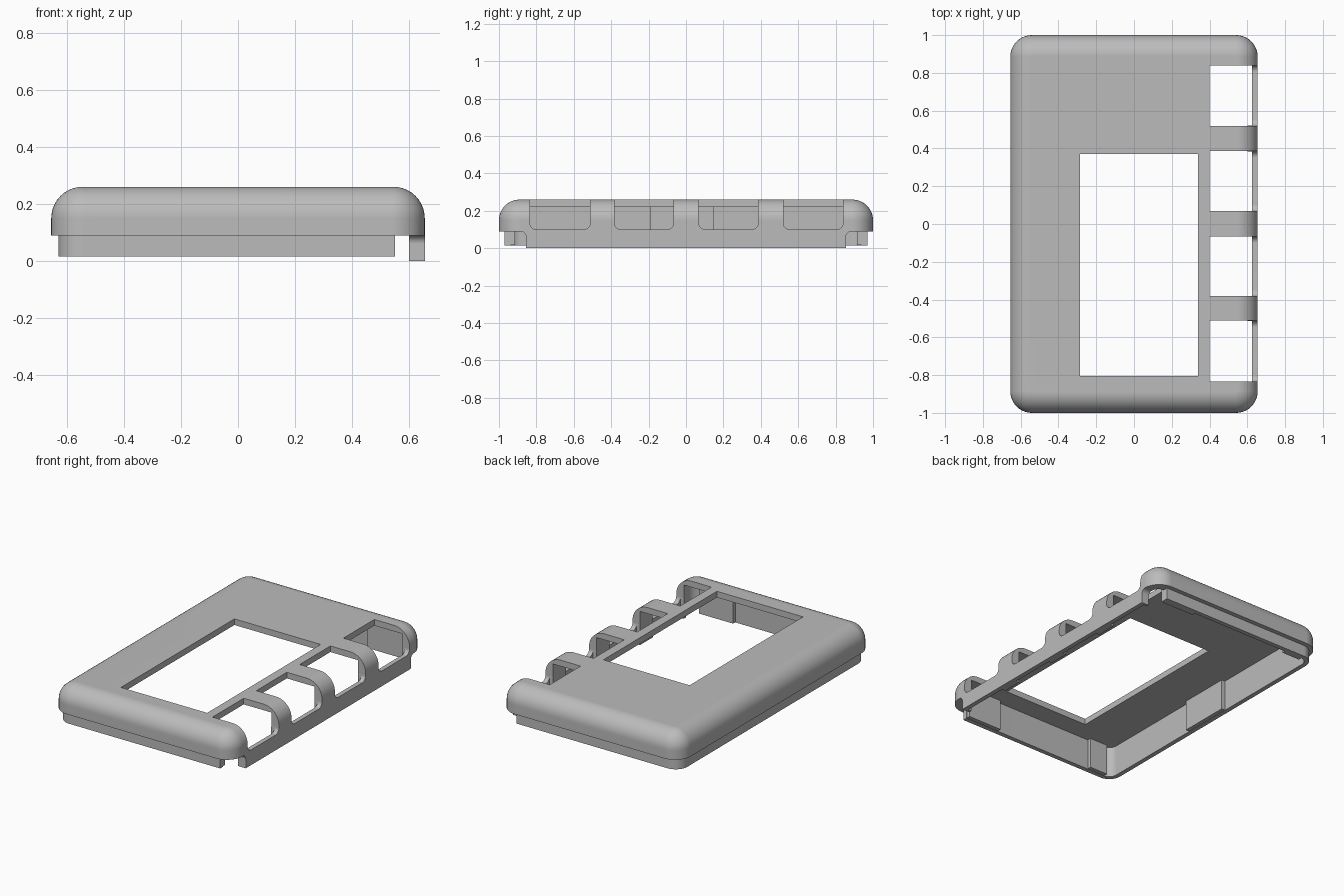
import bpy, bmesh, math
from mathutils import Vector

cube = bpy.data.objects.get("Cube")
if cube:
    bpy.data.objects.remove(cube, do_unlink=True)

grey = bpy.data.materials.new("plain grey")
grey.use_nodes = True
colour = (0.5, 0.5, 0.5, 1)
grey.diffuse_color = colour
grey.node_tree.nodes["Principled BSDF"].inputs["Base Color"].default_value = colour


def loft(name, rings):
    """Skin a stack of closed rings and cap both ends."""
    bm = bmesh.new()
    loops = [[bm.verts.new(p) for p in ring] for ring in rings]
    n = len(loops[0])
    for a, b in zip(loops, loops[1:]):
        for i in range(n):
            j = (i + 1) % n
            bm.faces.new((a[i], a[j], b[j], b[i]))
    bm.faces.new(loops[0][::-1])
    bm.faces.new(loops[-1])
    bmesh.ops.recalc_face_normals(bm, faces=bm.faces)
    mesh = bpy.data.meshes.new(name)
    bm.to_mesh(mesh)
    bm.free()
    mesh.materials.append(grey)
    obj = bpy.data.objects.new(name, mesh)
    bpy.context.collection.objects.link(obj)
    return obj


def arc(cx, cy, r, start, sweep, steps=10):
    return [(cx + r * math.cos(math.radians(start + sweep * i / steps)),
             cy + r * math.sin(math.radians(start + sweep * i / steps)))
            for i in range(steps + 1)]


def slab(name, hx, hy, radius, levels):
    """Rounded rectangle stacked through (inset, height) levels."""
    rings = []
    for inset, z in levels:
        r = radius - inset
        cx, cy = hx - radius, hy - radius
        pts = (arc(cx, cy, r, 0, 90) + arc(-cx, cy, r, 90, 90)
               + arc(-cx, -cy, r, 180, 90) + arc(cx, -cy, r, 270, 90))
        rings.append([Vector((x, y, z)) for x, y in pts])
    return loft(name, rings)


def prism(name, x0, x1, profile):
    """Extrude a (y, z) profile along x."""
    return loft(name, [[Vector((x, y, z)) for y, z in profile] for x in (x0, x1)])


def box(name, x0, x1, y0, y1, z0, z1):
    return prism(name, x0, x1, [(y0, z0), (y1, z0), (y1, z1), (y0, z1)])


def combine(target, other, operation="DIFFERENCE"):
    mod = target.modifiers.new("combine", "BOOLEAN")
    mod.operation = operation
    mod.solver = "EXACT"
    mod.object = other
    bpy.context.view_layer.update()
    bpy.ops.object.select_all(action="DESELECT")
    bpy.context.view_layer.objects.active = target
    target.select_set(True)
    bpy.ops.object.modifier_apply(modifier=mod.name)
    bpy.data.objects.remove(other, do_unlink=True)


# Outer shell with a rounded top edge
FILLET = 0.11
levels = [(0, 0)] + [(FILLET * (1 - math.cos(t)), 0.15 + FILLET * math.sin(t))
                     for t in (math.radians(9 * i) for i in range(11))]
cover = slab("case_cover", 0.655, 1.0, 0.115, levels)

# Raise the underside, leaving a skirt along the left side
combine(cover, box("underside_cutter", -1, 0.58, -2, 2, -1, 0.09))
for side in (-1, 1):
    corner = arc(0.885, 0.06, 0.03, 90, 90)
    notch = [(2, -1), (2, 0.09)] + corner + [(0.855, -1)]
    combine(cover, prism("notch_cutter", 0.5, 1, [(side * y, z) for y, z in notch]))

# Stepped lip that fits into the matching half
lip = slab("lip", 0.63, 0.97, 0.085, [(0, 0.015), (0, 0.2)])
combine(lip, box("lip_cutter", 0.55, 1, -2, 2, -1, 1))
combine(cover, lip, "UNION")

# Hollow inside
combine(cover, slab("cavity_cutter", 0.6, 0.94, 0.055, [(0, -1), (0, 0.22)]))

# Screen window
combine(cover, box("window_cutter", -0.285, 0.34, -0.805, 0.37, 0.1, 1))

# Four side openings with rounded lower corners, thinned behind the skirt
for y0, y1 in ((-0.835, -0.512), (-0.382, -0.066), (0.068, 0.386), (0.52, 0.84)):
    r = 0.035
    profile = (arc(y0 + r, 0.1 + r, r, 180, 90, 8) + arc(y1 - r, 0.1 + r, r, 270, 90, 8)
               + [(y1, 1), (y0, 1)])
    combine(cover, prism("opening_cutter", 0.4, 1, profile))
    combine(cover, box("recess_cutter", 0.45, 0.625, y0 + 0.001, y1 - 0.001, -1, 0.215))

# Smooth rounded edges, crisp cuts
bpy.ops.object.select_all(action="DESELECT")
cover.select_set(True)
bpy.context.view_layer.objects.active = cover
bpy.ops.object.shade_smooth_by_angle(angle=math.radians(30))
weighted = cover.modifiers.new("even shading", "WEIGHTED_NORMAL")
weighted.keep_sharp = True

# Inner ribs on the end walls and the right wall
for side, end in ((-1, "front"), (1, "back")):
    ya, yb = sorted((side * 0.955, side * 0.915))
    box(end + "_rib_left", 0.3, 0.548, ya, yb, 0.017, 0.23)
    box(end + "_rib_right", -0.55, -0.42, ya, yb, 0.017, 0.23)
box("side_rib", -0.615, -0.575, -0.19, 0.15, 0.017, 0.23)
